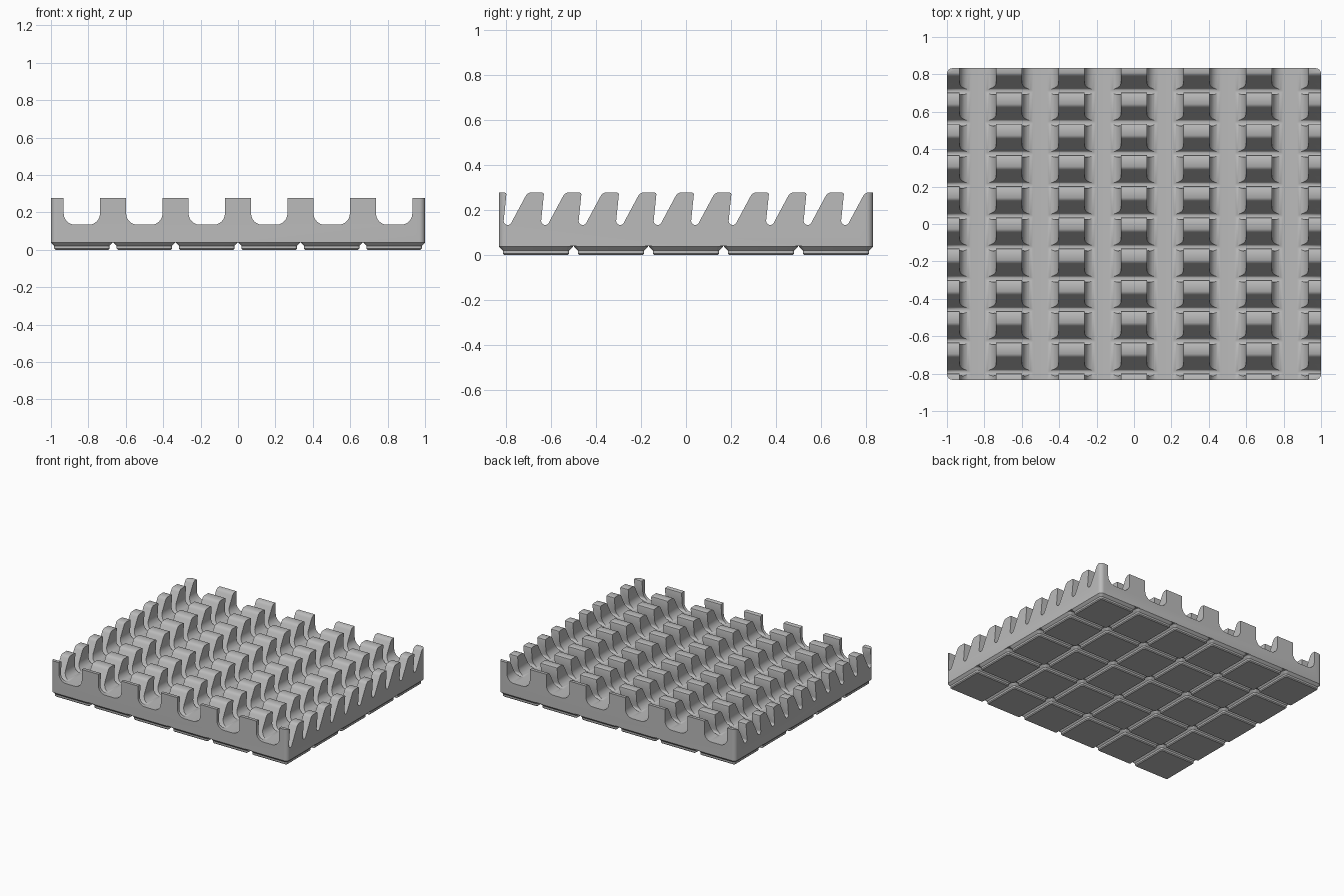
import bpy, bmesh
from math import cos, sin, pi, radians

if "Cube" in bpy.data.objects:
    bpy.data.objects.remove(bpy.data.objects["Cube"], do_unlink=True)

MM = 2 / 251.5              # one millimetre in model units
CELL = 42 * MM              # grid cell
COLS, ROWS = 6, 5
TOP, FLOOR, BASE = 35 * MM, 0.134, 5 * MM

grey = bpy.data.materials.new("plain grey")
grey.use_nodes = True
grey.diffuse_color = (0.5, 0.5, 0.5, 1)
grey.node_tree.nodes["Principled BSDF"].inputs["Base Color"].default_value = (0.5, 0.5, 0.5, 1)


def arc(cx, cz, r, start, end, steps=8):
    """Points on an arc, angles in degrees."""
    angles = [radians(start + (end - start) * i / steps) for i in range(steps + 1)]
    return [(cx + r * cos(a), cz + r * sin(a)) for a in angles]


def rounded_rect(hx, hy, r):
    pts = []
    for i, (sx, sy) in enumerate([(1, 1), (-1, 1), (-1, -1), (1, -1)]):
        pts += arc(sx * (hx - r), sy * (hy - r), r, 90 * i, 90 * i + 90, 6)
    return pts


def loft(bm, rings):
    """Closed solid through rings of 3D points."""
    loops = [[bm.verts.new(p) for p in ring] for ring in rings]
    n = len(loops[0])
    for a, b in zip(loops, loops[1:]):
        for i in range(n):
            j = (i + 1) % n
            bm.faces.new((a[i], a[j], b[j], b[i]))
    bm.faces.new(loops[0][::-1])
    bm.faces.new(loops[-1])


def finish(bm, name):
    bmesh.ops.recalc_face_normals(bm, faces=bm.faces)
    mesh = bpy.data.meshes.new(name)
    bm.to_mesh(mesh)
    bm.free()
    mesh.materials.append(grey)
    ob = bpy.data.objects.new(name, mesh)
    bpy.context.collection.objects.link(ob)
    return ob


def smooth(ob):
    bpy.ops.object.select_all(action='DESELECT')
    ob.select_set(True)
    bpy.context.view_layer.objects.active = ob
    bpy.ops.object.shade_smooth_by_angle(angle=radians(30))


# Block with rounded vertical corners
HX, HY = COLS * CELL / 2 - 0.25 * MM, ROWS * CELL / 2 - 0.25 * MM
bm = bmesh.new()
outline = rounded_rect(HX, HY, 3.75 * MM)
loft(bm, [[(x, y, z) for x, y in outline] for z in (BASE, TOP)])
rack = finish(bm, "toothed_rack")

# Round-bottomed channels from front to back, one per column
bm = bmesh.new()
W, R = 0.097, 0.06
channel = ([(-W, TOP + 0.1)] + arc(-W + R, FLOOR + R, R, 180, 270)
           + arc(W - R, FLOOR + R, R, 270, 360) + [(W, TOP + 0.1)])
for i in range(COLS):
    cx = (i - (COLS - 1) / 2) * CELL
    loft(bm, [[(cx + x, y, z) for x, z in channel] for y in (-1, 1)])
channels = finish(bm, "channel_cutter")

# Slanted slots across, two per row
bm = bmesh.new()
r = 0.018
slot = ([(-0.008, TOP + 0.1), (-0.008, TOP), (-0.002, TOP - 0.003), (0, TOP - 0.009)]
        + arc(0.006, FLOOR + r, r, 175, 332, 10)
        + [(0.084, 0.259), (0.089, 0.267), (0.095, 0.273), (0.105, TOP), (0.105, TOP + 0.1)])
for k in range(2 * ROWS):
    y0 = -0.80 + k * CELL / 2
    loft(bm, [[(x, y0 + y, z) for y, z in slot] for x in (-1.2, 1.2)])
slots = finish(bm, "slot_cutter")

bpy.context.view_layer.objects.active = rack
for cutter in (channels, slots):
    cutter.hide_render = True
    mod = rack.modifiers.new(cutter.name, 'BOOLEAN')
    mod.operation, mod.solver, mod.object = 'DIFFERENCE', 'EXACT', cutter
    bpy.ops.object.modifier_apply(modifier=mod.name)
    bpy.data.objects.remove(cutter, do_unlink=True)
smooth(rack)

# Stepped feet: chamfer, short wall, chamfer (half size, corner radius, height in mm)
steps = [(17.8, 0.8, 0), (18.6, 1.6, 0.8), (18.6, 1.6, 2.6), (20.75, 3.75, 4.75), (20.75, 3.75, 5)]
bm = bmesh.new()
for i in range(COLS):
    for j in range(ROWS):
        cx, cy = (i - (COLS - 1) / 2) * CELL, (j - (ROWS - 1) / 2) * CELL
        loft(bm, [[(cx + x, cy + y, h * MM) for x, y in rounded_rect(s * MM, s * MM, c * MM)]
                  for s, c, h in steps])
smooth(finish(bm, "grid_feet"))
